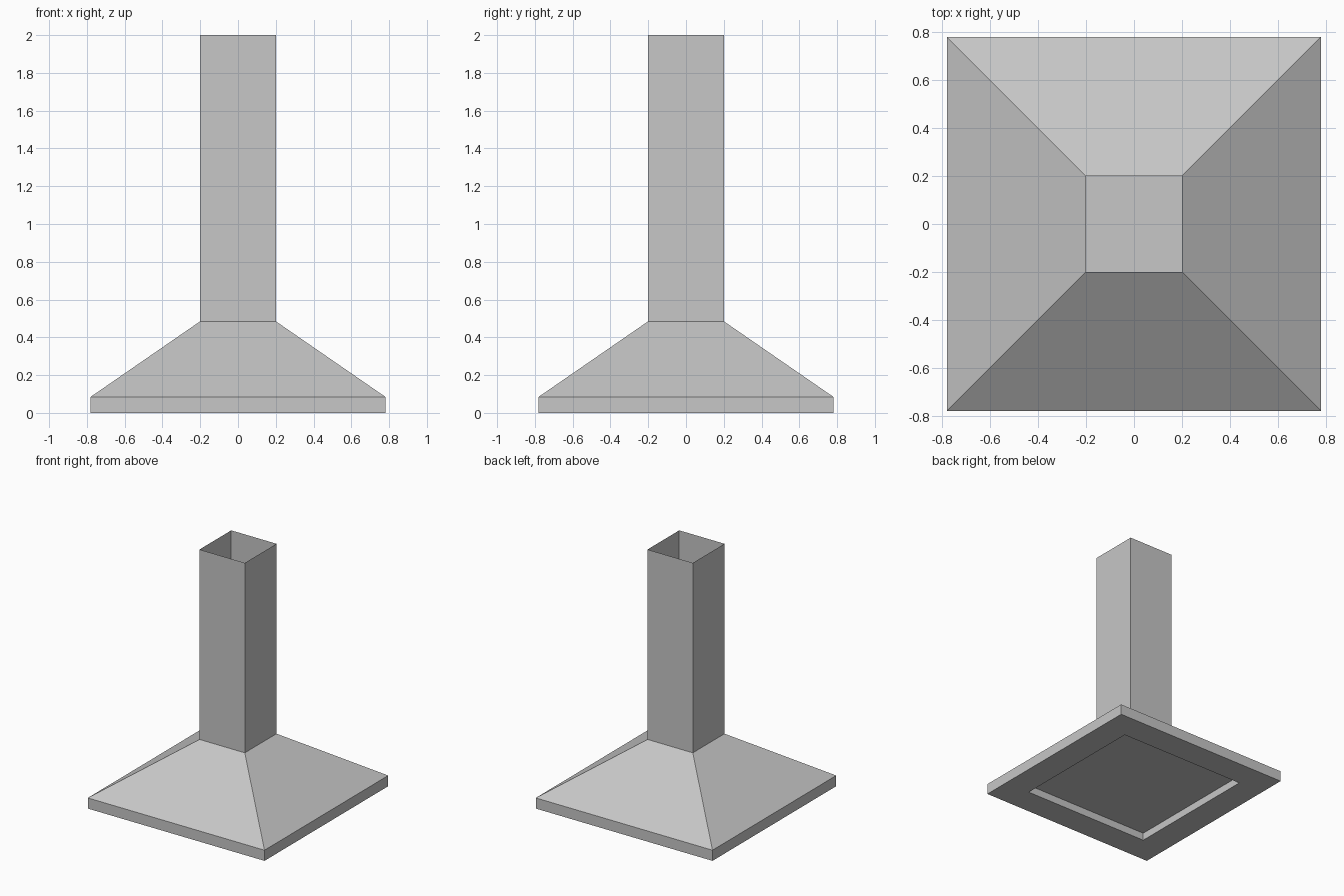
import bpy
import bmesh

# Remove the default cube
cube = bpy.data.objects.get("Cube")
if cube:
    bpy.data.objects.remove(cube, do_unlink=True)

# Brushed grey metal
steel = bpy.data.materials.new("grey_steel")
steel.use_nodes = True
grey = (0.57, 0.57, 0.57, 1.0)
steel.diffuse_color = grey
steel.node_tree.nodes["Principled BSDF"].inputs["Base Color"].default_value = grey


def square_shell(name, rings, material, cap_start=False):
    """Skin a shell through square rings given as (half width, height)."""
    bm = bmesh.new()
    corners = ((-1, -1), (1, -1), (1, 1), (-1, 1))
    loops = [[bm.verts.new((sx * half, sy * half, z)) for sx, sy in corners]
             for half, z in rings]
    if cap_start:
        bm.faces.new(reversed(loops[0]))
    for low, high in zip(loops, loops[1:]):
        for i in range(4):
            j = (i + 1) % 4
            bm.faces.new((low[i], low[j], high[j], high[i]))
    mesh = bpy.data.meshes.new(name)
    bm.to_mesh(mesh)
    bm.free()
    mesh.materials.append(material)
    obj = bpy.data.objects.new(name, mesh)
    bpy.context.collection.objects.link(obj)
    return obj


BASE, DUCT, OPENING = 0.78, 0.2, 0.56
RIM_TOP, HOOD_TOP, RECESS = 0.085, 0.485, 0.06

# Recessed filter panel, underside border, rim and sloping canopy
square_shell("hood_canopy",
             [(OPENING, RECESS), (OPENING, 0), (BASE, 0),
              (BASE, RIM_TOP), (DUCT, HOOD_TOP)],
             steel, cap_start=True)

# Square duct, open at the top
square_shell("chimney_duct", [(DUCT, HOOD_TOP), (DUCT, 2)], steel)
